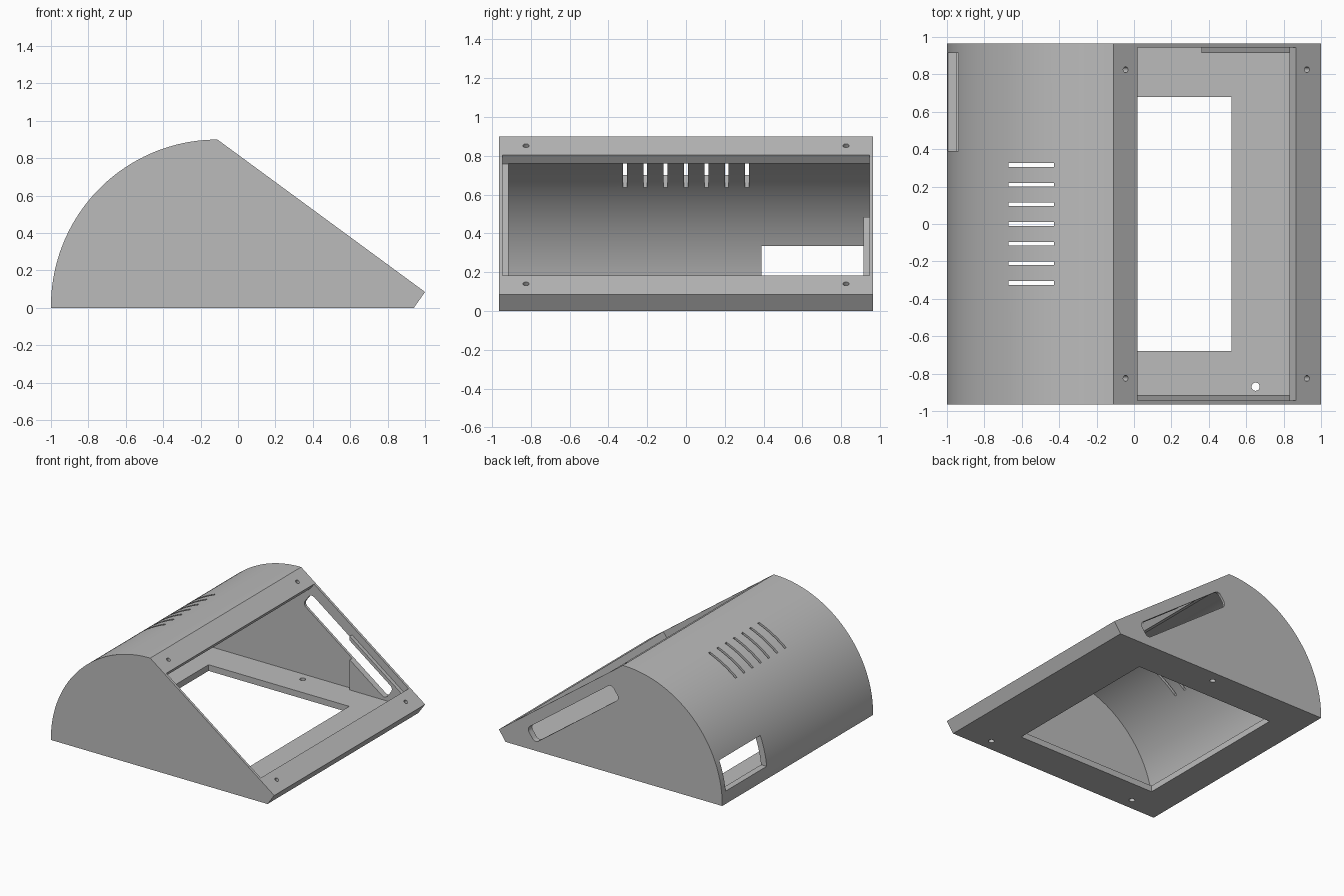
import bpy, bmesh, math

if "Cube" in bpy.data.objects:
    bpy.data.objects.remove(bpy.data.objects["Cube"])

HALF = 0.965            # half width of the case
CX, CZ, R = -0.11, 0.01, 0.89   # rounded back: centre and radius
WALL = 0.05
PX, PZ = -0.11, 0.9     # ridge, start of the sloped panel
ang = math.atan2(0.815, 1.11)
C, S = math.cos(ang), math.sin(ang)

grey = bpy.data.materials.new("grey plastic")
grey.diffuse_color = (0.5, 0.5, 0.5, 1)
grey.use_nodes = True
grey.node_tree.nodes["Principled BSDF"].inputs["Base Color"].default_value = grey.diffuse_color


def slant(s, d):
    """Point at distance s down the slope and depth d under it, as (x, z)."""
    return (PX + s * C - d * S, PZ - s * S - d * C)


def prism(name, pts, lo, hi, axis="y"):
    """Extrude a profile; (x, z) points along y, or (x, y) points along z."""
    place = (lambda a, b, t: (a, t, b)) if axis == "y" else (lambda a, b, t: (a, b, t))
    bm = bmesh.new()
    face = bm.faces.new([bm.verts.new(place(a, b, lo)) for a, b in pts])
    ext = bmesh.ops.extrude_face_region(bm, geom=[face])
    for v in ext["geom"]:
        if isinstance(v, bmesh.types.BMVert):
            v.co[1 if axis == "y" else 2] = hi
    bmesh.ops.recalc_face_normals(bm, faces=bm.faces)
    me = bpy.data.meshes.new(name)
    bm.to_mesh(me)
    bm.free()
    ob = bpy.data.objects.new(name, me)
    bpy.context.collection.objects.link(ob)
    return ob


def rect(a0, a1, b0, b1):
    return [(a0, b0), (a1, b0), (a1, b1), (a0, b1)]


def circle(x, y, r, n=24):
    return [(x + r * math.cos(2 * math.pi * i / n), y + r * math.sin(2 * math.pi * i / n)) for i in range(n)]


def arc(r, a0, a1, n=48):
    return [(CX + r * math.cos(a0 + (a1 - a0) * i / n), CZ + r * math.sin(a0 + (a1 - a0) * i / n))
            for i in range(n + 1)]


# Outer body: flat base, sloped front panel, rounded back
body = prism("case_body", [(-1, 0), (0.94, 0), (1, 0.085)] + arc(R, math.pi / 2, math.pi), -HALF, HALF)
body.data.materials.append(grey)


def cut(cutter):
    cutter.hide_render = True
    mod = body.modifiers.new("cut", "BOOLEAN")
    mod.operation, mod.solver, mod.object = "DIFFERENCE", "EXACT", cutter
    bpy.context.view_layer.objects.active = body
    bpy.ops.object.modifier_apply(modifier=mod.name)
    bpy.data.objects.remove(cutter, do_unlink=True)


# Hollow inside
back = arc(R - WALL, math.pi / 2 + 0.032, math.pi - math.asin((WALL - CZ) / (R - WALL)))
cut(prism("cavity", [(0.914, WALL), (0.928, 0.068)] + back, -0.915, 0.915))

# Side pocket that thins the right wall behind x = 0.36
pocket_top = PZ - (0.36 - PX) * S / C - 0.056 / C
cut(prism("pocket", [(0.36, WALL), (0.36, pocket_top)] + back, 0.8, 0.945))

# Panel opening in the slope
cut(prism("panel_opening", [slant(0.161, -0.1), slant(1.21, -0.1), slant(1.21, 0.057), slant(0.161, 0.057)],
          -0.945, 0.945))

# Rounded slot in the side wall, parallel to the slope
r, slot = 0.035, []
for s, d, a0 in ((1.13 - r, 0.21 - r, 0), (0.19 + r, 0.21 - r, 90), (0.19 + r, 0.085 + r, 180), (1.13 - r, 0.085 + r, 270)):
    for i in range(7):
        a = math.radians(a0 + 15 * i)
        slot.append(slant(s + r * math.cos(a), d + r * math.sin(a)))
cut(prism("side_slot", slot, 0.85, 1.1))

# Rear cable cutout
cut(prism("rear_cutout", rect(-1.1, -0.8, 0.1, 0.335), 0.39, 0.915))

# Base window and mounting holes
cut(prism("base_window", rect(-0.74, 0.52, -0.68, 0.68), -0.1, 0.07, "z"))
for x, y in ((0.65, -0.87), (-0.03, 0.87), (-0.71, -0.87)):
    cut(prism("base_hole", circle(x, y, 0.022), -0.1, 0.07, "z"))

# Vent slits over the rounded back
for i in range(-3, 4):
    y = i * 0.105
    cut(prism("vent", rect(-0.67, -0.428, y - 0.01, y + 0.01), 0.45, 1.1, "z"))

# Screw holes at the panel corners, square to the slope
for x in (-0.045, 0.925):
    for y in (-0.825, 0.825):
        hole = prism("screw_hole", circle(0, 0, 0.016, 16), -0.045, 0.05, "z")
        hole.location = (x, y, PZ - (x - PX) * S / C)
        hole.rotation_euler = (0, ang, 0)
        bpy.context.view_layer.update()
        cut(hole)

bpy.ops.object.select_all(action="DESELECT")
body.select_set(True)
bpy.context.view_layer.objects.active = body
bpy.ops.object.shade_smooth_by_angle(angle=math.radians(30))
